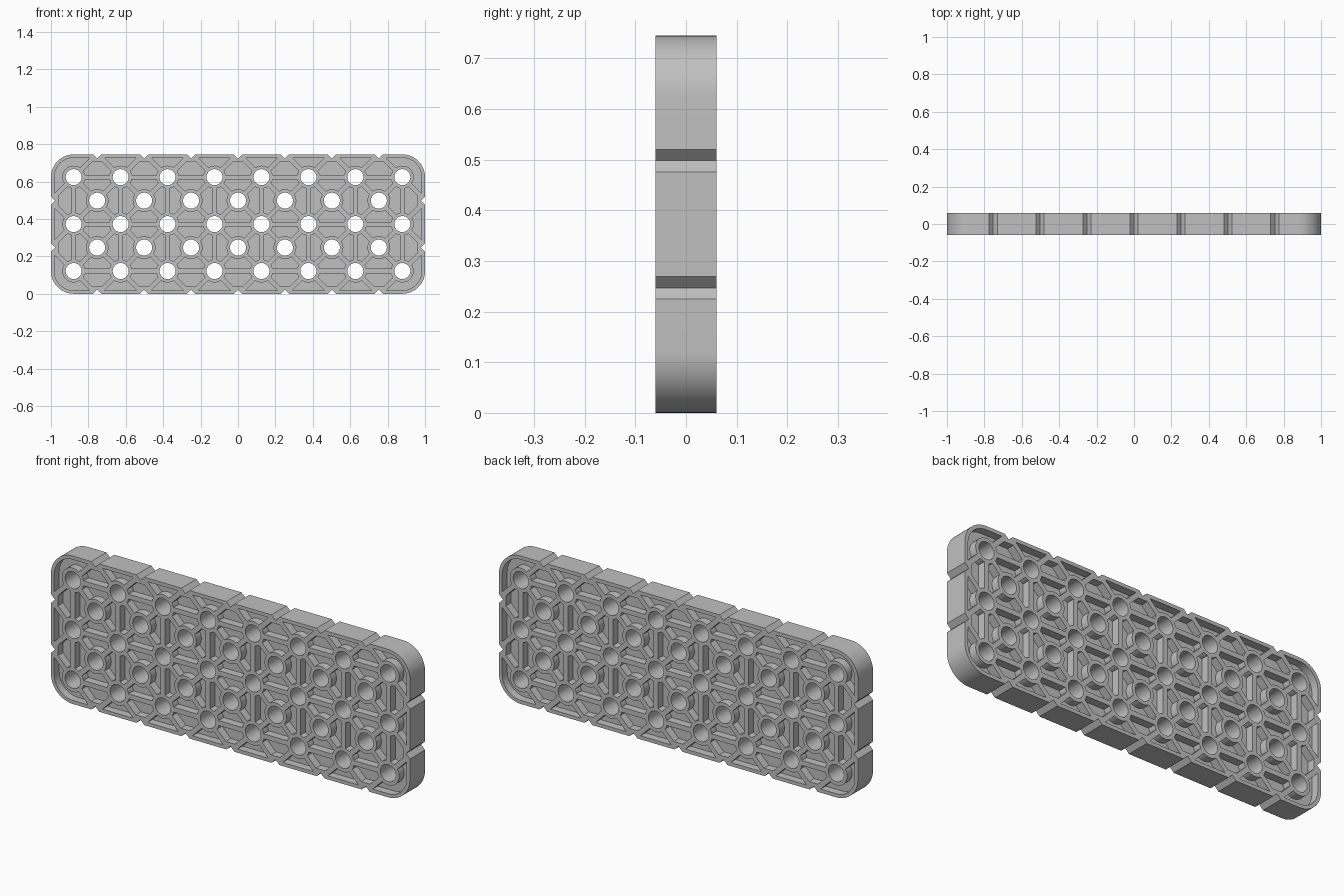
import bpy, math
from math import pi, sin, cos, asin

if "Cube" in bpy.data.objects:
    bpy.data.objects.remove(bpy.data.objects["Cube"])

P, M = 0.251, 0.1215          # hole pitch, margin from outer holes to the edge
W, H = 1.0, P + M             # half width, half height
HOLE, BOSS, RIB, RIM = 0.043, 0.061, 0.0125, 0.018
DEPTH, WEB = 0.06, 0.02       # half thickness of lattice and of inner web
NOTCH = 0.022

main = [((i - 3.5) * P, (j - 1) * P) for i in range(8) for j in range(3)]
offset = [((i - 3) * P, (j - 0.5) * P) for i in range(7) for j in range(2)]


def arc(c, r, a0, a1, n):
    return [(c[0] + r * cos(a0 + (a1 - a0) * k / n),
             c[1] + r * sin(a0 + (a1 - a0) * k / n)) for k in range(n + 1)]


def corner(c, r, a0, a1, n):
    """Boss arc between two ribs leaving the centre at angles a0 and a1."""
    t = asin(RIB / r)
    return arc(c, r, a0 + t, a1 - t, n)


def triangle(centre, a):
    """Pocket between a diagonal crossing and the two bosses facing angle a."""
    x, y = centre
    d = P / math.sqrt(2)
    p1 = (x + d * cos(a - pi / 4), y + d * sin(a - pi / 4))
    p2 = (x + d * cos(a + pi / 4), y + d * sin(a + pi / 4))
    at_edge = abs(x) > W - 0.05 or abs(y) > H - 0.05
    pts = corner(centre, 0.05 if at_edge else BOSS, a - pi / 4, a + pi / 4, 1 if at_edge else 6)
    return pts[::-1] + corner(p1, BOSS, a + pi / 2, a + 3 * pi / 4, 4)[::-1] \
        + corner(p2, BOSS, a - 3 * pi / 4, a - pi / 2, 4)[::-1]


def edge_pocket(c, a, sweep):
    """Pocket between a boss and the rim; sweep is 90 at a side, 180 at a corner."""
    y = M - RIM
    x = y - RIB * math.sqrt(2)
    pts = corner(c, BOSS, a - sweep / 2, a + sweep / 2, 16)
    lo, hi = a - sweep / 2 + pi / 4, a + sweep / 2 - pi / 4   # rim normals

    def at(n, side):
        return (c[0] + y * cos(n) - side * x * sin(n), c[1] + y * sin(n) + side * x * cos(n))
    rim = [at(hi, 1)]
    if sweep > 2:
        rim += arc(c, y, hi, lo, 12)
    return pts + rim + [at(lo, -1)]


def outline(inset, notched):
    """Rounded rectangle with V notches in every side."""
    w, h, r = W - inset, H - inset, M - inset
    n = NOTCH if notched else 0
    pts = []
    for k, (nx, ny) in enumerate([(1, 0), (0, 1), (-1, 0), (0, -1)]):
        tx, ty = -ny, nx
        half = w if nx else h
        steps = [-0.5 * P, 0.5 * P] if nx else [(i - 3) * P for i in range(7)]
        for s in steps if notched else []:
            for ds, dn in ((-n, 0), (0, -n), (n, 0)):
                pts.append((nx * (half + dn) + tx * (s + ds), ny * (half + dn) + ty * (s + ds)))
        cx = (W - M) * (1 if k in (0, 3) else -1)
        cy = (H - M) * (1 if k in (0, 1) else -1)
        pts += arc((cx, cy), r, k * pi / 2, (k + 1) * pi / 2, 16)
    return pts


def plate(name, loops, half):
    """Flat plate with cut-outs, standing upright."""
    cu = bpy.data.curves.new(name, 'CURVE')
    cu.dimensions = '2D'
    cu.fill_mode = 'BOTH'
    cu.extrude = half
    for pts in loops:
        s = cu.splines.new('POLY')
        s.points.add(len(pts) - 1)
        for p, (x, y) in zip(s.points, pts):
            p.co = (x, y, 0, 1)
        s.use_cyclic_u = True
    ob = bpy.data.objects.new(name, cu)
    bpy.context.collection.objects.link(ob)
    ob.rotation_euler = (pi / 2, 0, 0)
    ob.location.z = H
    bpy.ops.object.select_all(action='DESELECT')
    ob.select_set(True)
    bpy.context.view_layer.objects.active = ob
    bpy.ops.object.convert(target='MESH')
    ob = bpy.context.object
    bpy.ops.object.mode_set(mode='EDIT')
    bpy.ops.mesh.select_all(action='SELECT')
    bpy.ops.mesh.remove_doubles(threshold=0.0001)
    bpy.ops.mesh.normals_make_consistent(inside=False)
    bpy.ops.object.mode_set(mode='OBJECT')
    bpy.ops.object.shade_smooth_by_angle(angle=math.radians(28))
    ob.data.materials.clear()
    ob.data.materials.append(grey)


grey = bpy.data.materials.new("light_grey")
grey.diffuse_color = (0.53, 0.53, 0.53, 1)
grey.use_nodes = True
grey.node_tree.nodes["Principled BSDF"].inputs["Base Color"].default_value = grey.diffuse_color

# Triangular pockets around the offset holes and below the edge notches
pockets = [triangle(c, k * pi / 2) for c in offset for k in range(4)]
for i in range(7):
    for s in (1, -1):
        pockets.append(triangle(((i - 3) * P, s * 1.5 * P), -s * pi / 2))
for j in (-0.5, 0.5):
    for s in (1, -1):
        pockets.append(triangle((s * 4 * P, j * P), pi if s > 0 else 0))

# Pockets along the rim and in the four corners
for x, y in main:
    sx = (x > 3.2 * P) - (x < -3.2 * P)
    sy = (y > 0.5 * P) - (y < -0.5 * P)
    if sx or sy:
        pockets.append(edge_pocket((x, y), math.atan2(sy, sx), pi if sx and sy else pi / 2))

# Full-depth ribs, bosses and rim, then the thin inner web buried in them
holes = [arc(c, HOLE, 0, 2 * pi * 23 / 24, 23) for c in main + offset]
web_holes = [arc(c, HOLE + 0.009, 0, 2 * pi * 23 / 24, 23) for c in main + offset]
plate("rib_lattice", [outline(0, True)] + pockets + holes, DEPTH)
plate("inner_web", [outline(0.008, True)] + web_holes, WEB)
